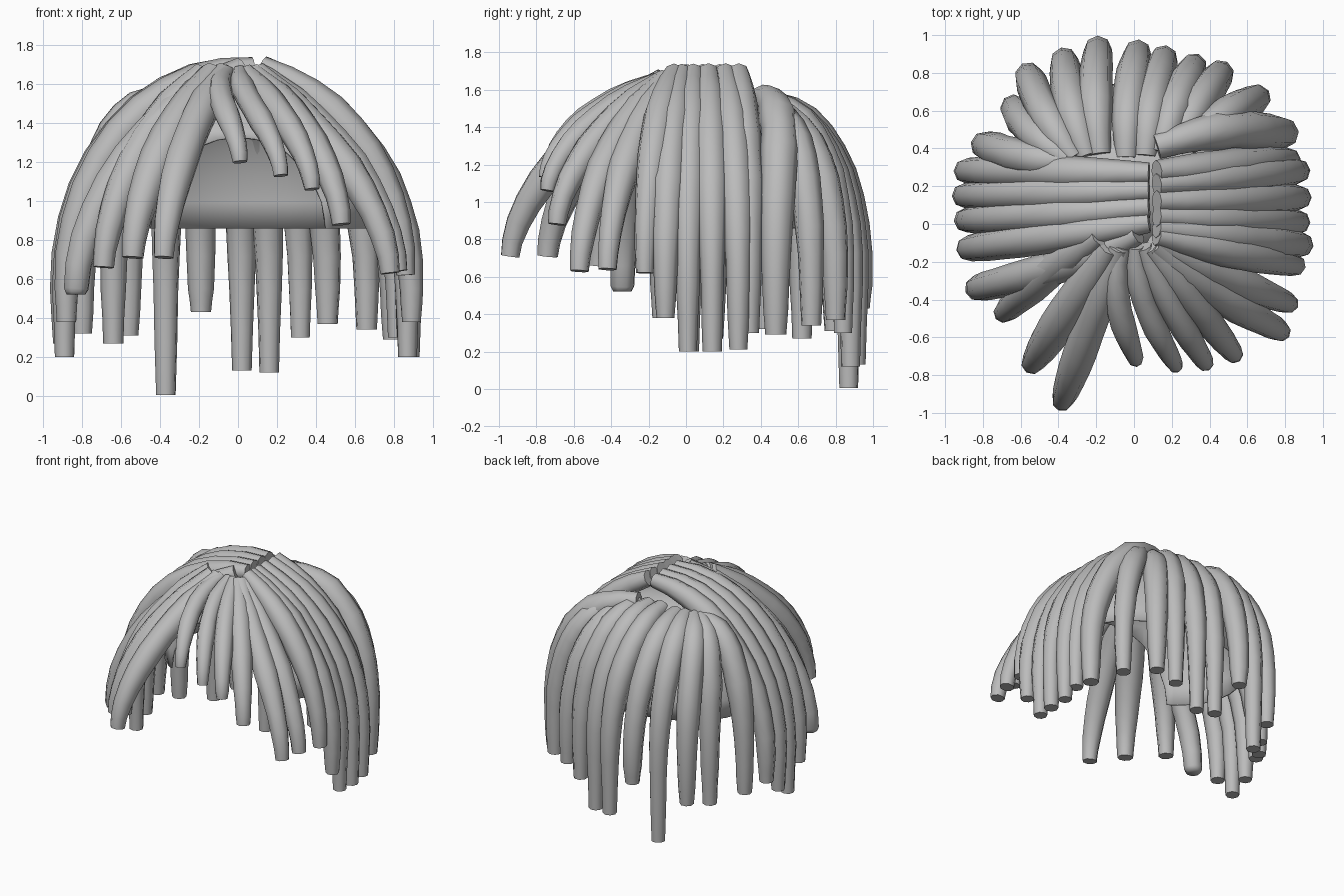
import bpy, bmesh, math, random
from mathutils import Vector

if "Cube" in bpy.data.objects:
    bpy.data.objects.remove(bpy.data.objects["Cube"])

random.seed(4)
grey = bpy.data.materials.new("hair grey")
grey.diffuse_color = (0.5, 0.5, 0.5, 1)
grey.use_nodes = True
grey.node_tree.nodes["Principled BSDF"].inputs["Base Color"].default_value = grey.diffuse_color


def finish(name, bm):
    bmesh.ops.recalc_face_normals(bm, faces=bm.faces)
    me = bpy.data.meshes.new(name)
    bm.to_mesh(me)
    bm.free()
    ob = bpy.data.objects.new(name, me)
    bpy.context.collection.objects.link(ob)
    me.materials.append(grey)
    bpy.ops.object.select_all(action='DESELECT')
    ob.select_set(True)
    bpy.context.view_layer.objects.active = ob
    bpy.ops.object.shade_smooth_by_angle(angle=math.radians(65))
    return ob


def lock(name, root, tip, power=1.0, radius=0.085, start=0, bow=0.0, sides=8):
    """A thick tapering strand that arches outwards, then hangs straight down."""
    root, tip = Vector(root), Vector(tip)
    out = Vector((tip.x - root.x, tip.y - root.y, 0))
    side = Vector((-out.y, out.x, 0)).normalized()
    low = max(tip.z, 0.55)
    a0 = math.radians(start)
    pts = []
    for i in range(11):
        a = a0 + i / 10 * (math.pi / 2 - a0)
        f = (math.sin(a) - math.sin(a0)) / (1 - math.sin(a0))
        h = max(math.cos(a) / math.cos(a0), 0)
        p = root + out * f ** power + side * bow * math.sin(math.pi * f)
        p.z = low + (root.z - low) * h ** power
        pts.append(p)
    if tip.z < low - 0.01:
        pts += [Vector((tip.x, tip.y, low + (tip.z - low) * k)) for k in (0.5, 1)]
    n = len(pts) - 1
    bm = bmesh.new()
    rings = []
    for i, p in enumerate(pts):
        t = i / n
        d = (pts[min(i + 1, n)] - pts[max(i - 1, 0)]).normalized()
        up = side.cross(d).normalized()
        across = d.cross(up)
        r = radius * (min(1, 0.65 + 1.6 * t) - 0.42 * max(0, (t - 0.5) / 0.5))
        r *= random.uniform(0.96, 1.04)
        rings.append([bm.verts.new(p + r * (across * math.cos(b) + up * math.sin(b)))
                      for b in (2 * math.pi * k / sides for k in range(sides))])
    for a, b in zip(rings, rings[1:]):
        for k in range(sides):
            j = (k + 1) % sides
            bm.faces.new((a[k], a[j], b[j], b[k]))
    bm.faces.new(rings[0])
    bm.faces.new(rings[-1])
    finish(name, bm)


# Scalp cap: half dome, open at the front and below
bm = bmesh.new()
bmesh.ops.create_uvsphere(bm, u_segments=32, v_segments=16, radius=1)
for v in bm.verts:
    v.co = Vector((v.co.x * 0.70, v.co.y * 0.53 + 0.22, v.co.z * 0.74 + 0.85))
for co, no in (((0, 0, 0.86), (0, 0, -1)), ((0, -0.18, 0), (0, -1, 0))):
    bmesh.ops.bisect_plane(bm, geom=bm.verts[:] + bm.edges[:] + bm.faces[:],
                           plane_co=co, plane_no=no, clear_outer=True)
cap = finish("scalp_cap", bm)
mod = cap.modifiers.new("thickness", 'SOLIDIFY')
mod.thickness = 0.012

# Fringe: (root x, y), (tip x, y, z), radius, sideways bow
fringe = [
    ((-0.08, -0.12), (-0.38, -0.94, 0.71), 0.09, 0.0),
    ((-0.13, -0.12), (-0.54, -0.74, 0.71), 0.095, 0.0),
    ((-0.18, -0.06), (-0.69, -0.47, 0.66), 0.09, -0.02),
    ((-0.06, -0.12), (0.01, -0.72, 1.20), 0.065, -0.06),
    ((0.01, -0.12), (0.22, -0.75, 1.13), 0.065, -0.05),
    ((0.05, -0.12), (0.38, -0.74, 1.06), 0.07, -0.02),
    ((0.08, -0.12), (0.53, -0.69, 0.88), 0.08, 0.0),
    ((0.10, -0.11), (0.78, -0.57, 0.63), 0.085, -0.03),
    ((0.11, -0.09), (0.82, -0.42, 0.64), 0.088, -0.02),
]
for i, (r, t, w, b) in enumerate(fringe):
    lock(f"fringe_lock_{i + 1}", (*r, 1.66), t, 1.2, w, 25, b)

# Right side: root y, tip
right = [(-0.06, (0.86, -0.22, 0.62)), (-0.02, (0.89, -0.11, 0.38)),
         (0.04, (0.87, 0.01, 0.20)), (0.12, (0.88, 0.14, 0.20)),
         (0.21, (0.87, 0.28, 0.21)), (0.28, (0.82, 0.34, 0.30))]
for i, (y, t) in enumerate(right):
    lock(f"right_lock_{i + 1}", (0.12, y, 1.69), t, 1.0, 0.086, 24)
lock("right_rear_lock", (0.12, 0.41, 1.56), (0.80, 0.48, 0.29), 0.95, 0.1, 0, 0.05)

# Left side: strands cross the crown from the parting
left = [(-0.05, (-0.83, -0.34, 0.52)), (0.01, (-0.88, -0.13, 0.38)),
        (0.09, (-0.89, 0.02, 0.20)), (0.18, (-0.90, 0.15, 0.27)),
        (0.27, (-0.89, 0.28, 0.38))]
for i, (y, t) in enumerate(left):
    if i == 0:
        lock("left_lock_1", (0.02, y, 1.68), t, 1.12, 0.09, 15, 0.03)
    else:
        lock(f"left_lock_{i + 1}", (0.08, y, 1.68), t, 1.0, 0.087)

# Back: root x, y, tip
back = [((-0.36, 0.33), (-0.80, 0.42, 0.32)), ((-0.36, 0.34), (-0.64, 0.62, 0.27)),
        ((-0.32, 0.35), (-0.56, 0.79, 0.31)), ((-0.25, 0.36), (-0.37, 0.87, 0.005)),
        ((-0.18, 0.37), (-0.19, 0.93, 0.43)), ((-0.04, 0.35), (0.02, 0.91, 0.13)),
        ((0.06, 0.36), (0.16, 0.88, 0.12)), ((0.14, 0.38), (0.32, 0.84, 0.30)),
        ((0.21, 0.39), (0.46, 0.80, 0.37)), ((0.28, 0.42), (0.66, 0.67, 0.34))]
for i, (r, t) in enumerate(back):
    z = 1.53 if i < 8 else 1.49
    lock(f"back_lock_{i + 1}", (*r, z), t, 0.94, 0.09, 0, 0.02)
